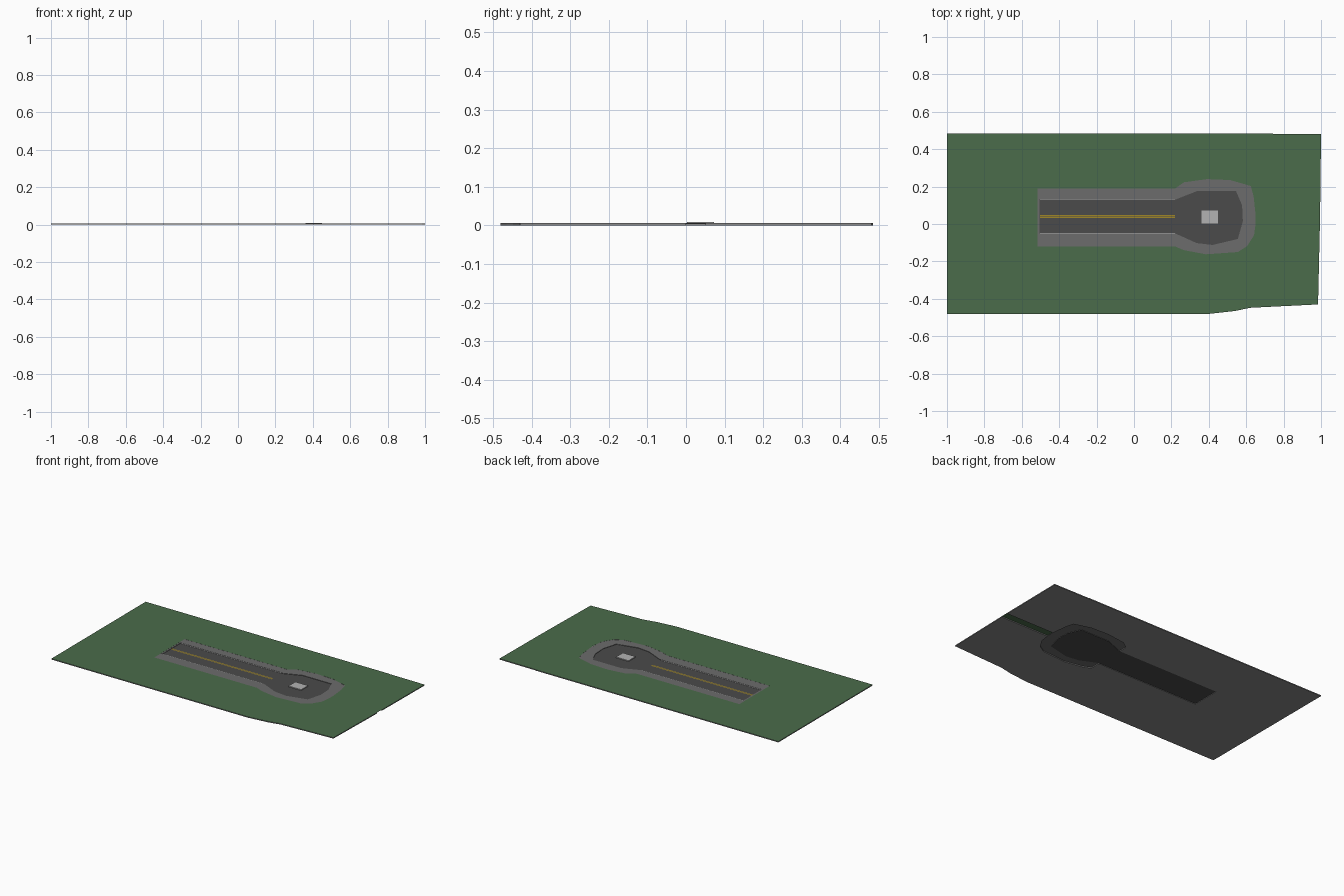
import bpy, bmesh

if "Cube" in bpy.data.objects:
    bpy.data.objects.remove(bpy.data.objects["Cube"])

TOP, WALK, ROAD = 0.006, 0.0055, 0.003


def material(name, rgb):
    m = bpy.data.materials.new(name)
    m.diffuse_color = (*rgb, 1)
    m.use_nodes = True
    m.node_tree.nodes["Principled BSDF"].inputs["Base Color"].default_value = m.diffuse_color
    return m


GRASS = material("grass", (0.07, 0.15, 0.07))
ASPHALT = material("asphalt", (0.07, 0.07, 0.07))
PAVING = material("paving", (0.15, 0.15, 0.15))
YELLOW = material("yellow_paint", (0.35, 0.24, 0.02))
LIGHT = material("light_concrete", (0.45, 0.45, 0.45))


def slab(name, outline, z0, z1, mat, bottom=True, side_mat=None):
    """Flat outline (counter-clockwise) at z1, with walls down to z0."""
    bm = bmesh.new()
    top = [bm.verts.new((x, y, z1)) for x, y in outline]
    bm.faces.new(top)
    if z0 < z1:
        low = [bm.verts.new((x, y, z0)) for x, y in outline]
        n = len(top)
        others = [bm.faces.new((low[i], low[(i + 1) % n], top[(i + 1) % n], top[i]))
                  for i in range(n)]
        if bottom:
            others.append(bm.faces.new(low[::-1]))
        if side_mat:
            for f in others:
                f.material_index = 1
    me = bpy.data.meshes.new(name)
    bm.to_mesh(me)
    bm.free()
    me.materials.append(mat)
    if side_mat:
        me.materials.append(side_mat)
    ob = bpy.data.objects.new(name, me)
    bpy.context.collection.objects.link(ob)
    return ob


def rect(x0, x1, y0, y1):
    return [(x0, y0), (x1, y0), (x1, y1), (x0, y1)]


# Bulb outlines, running clockwise from the top of the street end to the bottom
outer = [(0.22, 0.19), (0.267, 0.223), (0.39, 0.24), (0.515, 0.235), (0.625, 0.203),
         (0.64, 0.145), (0.65, 0.05), (0.65, 0.0), (0.642, -0.06), (0.605, -0.118),
         (0.555, -0.15), (0.385, -0.162), (0.267, -0.14), (0.22, -0.12)]
inner = [(0.22, 0.13), (0.34, 0.177), (0.545, 0.177), (0.578, 0.1), (0.582, 0.015),
         (0.555, -0.08), (0.42, -0.112), (0.335, -0.102), (0.22, -0.05)]

# Ground: C-shaped plate wrapped round the street, open towards the right edge
split = outer.index((0.65, 0.05)) + 1
EARTH = material("earth", (0.25, 0.25, 0.25))
ground = ([(0.995, 0.05), (1, 0.48), (0.745, 0.482), (0.74, 0.484), (-1, 0.484),
           (-1, -0.48), (0.406, -0.48), (0.54, -0.465), (0.62, -0.448), (0.984, -0.43),
           (0.994, 0.0)]
          + outer[split:] + [(-0.515, -0.12), (-0.515, 0.19)] + outer[:split])
slab("ground", ground, 0, TOP, GRASS, side_mat=EARTH)
slab("ground_strip", rect(0.65, 0.994, 0.0, 0.05), TOP, TOP, GRASS)

# Straight pavements and the end kerb
slab("pavement_left", rect(-0.515, 0.22, 0.135, 0.19), 0, WALK, PAVING, side_mat=EARTH)
slab("pavement_right", rect(-0.515, 0.22, -0.12, -0.052), 0, WALK, PAVING, side_mat=EARTH)
slab("pavement_end", rect(-0.515, -0.505, -0.052, 0.135), 0, WALK, PAVING, side_mat=EARTH)

# Bulb pavement
slab("pavement_bulb", outer[::-1] + inner, ROAD, WALK, PAVING, bottom=False)

# Road surfaces
slab("road_straight", rect(-0.505, 0.22, -0.052, 0.135), ROAD, ROAD, ASPHALT)
slab("road_bulb", inner[::-1], ROAD, ROAD, ASPHALT)

# Painted centre lines and light gutter lines
for i, y in enumerate((0.034, 0.044)):
    slab(f"centre_line_{i}", rect(-0.503, 0.22, y - 0.003, y + 0.003),
         ROAD + 0.0003, ROAD + 0.0003, YELLOW)
for i, y in enumerate((-0.05, 0.133)):
    slab(f"gutter_{i}", rect(-0.503, 0.22, y - 0.002, y + 0.002), ROAD, ROAD + 0.001, LIGHT,
         bottom=False)

# Raised island in the turning circle, in two halves
for i, (x0, x1) in enumerate(((0.36, 0.405), (0.405, 0.45))):
    slab(f"island_{i}", rect(x0, x1, 0.003, 0.073), ROAD, 0.0085, LIGHT, bottom=False)
